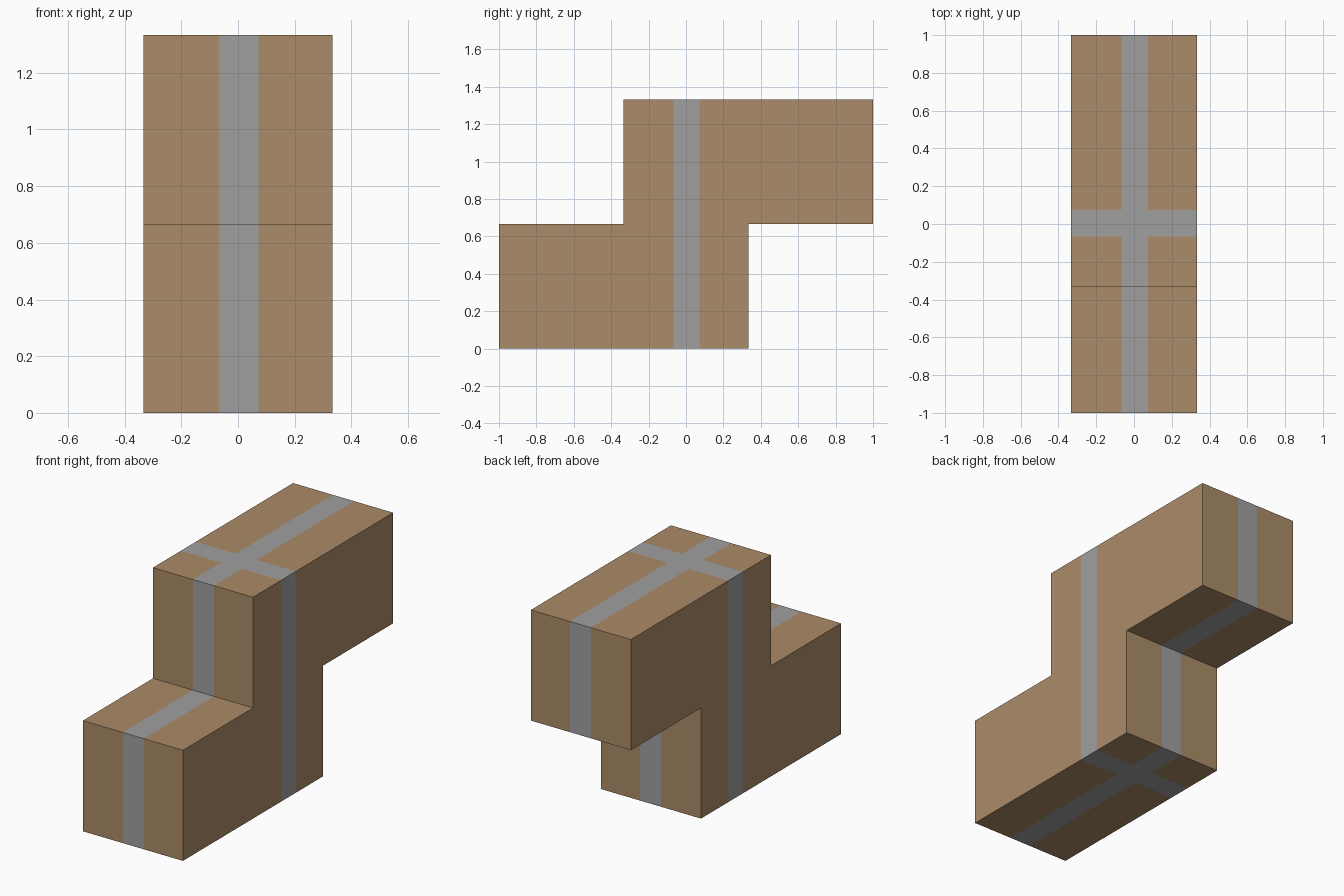
import bpy
import bmesh
from mathutils import Vector

if "Cube" in bpy.data.objects:
    bpy.data.objects.remove(bpy.data.objects["Cube"])

T = 1 / 3                      # half a cube unit
LO, HI = -0.067, 0.073         # tape strip edges


def material(name, rgb):
    mat = bpy.data.materials.new(name)
    mat.diffuse_color = (*rgb, 1)
    mat.use_nodes = True
    mat.node_tree.nodes["Principled BSDF"].inputs["Base Color"].default_value = mat.diffuse_color
    return mat


# S-shaped side profile (y, z), extruded across x
profile = [(-1, 0), (T, 0), (T, 2 * T), (1, 2 * T),
           (1, 4 * T), (-T, 4 * T), (-T, 2 * T), (-1, 2 * T)]
bm = bmesh.new()
side = bm.faces.new([bm.verts.new((-T, y, z)) for y, z in profile])
new = bmesh.ops.extrude_face_region(bm, geom=[side], use_keep_orig=True)["geom"]
bmesh.ops.translate(bm, vec=(2 * T, 0, 0),
                    verts=[g for g in new if isinstance(g, bmesh.types.BMVert)])
bmesh.ops.recalc_face_normals(bm, faces=bm.faces)

# Cut the flush tape strips into the surface, along both axes
for axis in (Vector((1, 0, 0)), Vector((0, 1, 0))):
    for pos in (LO, HI):
        bmesh.ops.bisect_plane(bm, geom=bm.verts[:] + bm.edges[:] + bm.faces[:],
                               dist=1e-5, plane_co=axis * pos, plane_no=axis)

# Grey tape where a face lies inside either strip, cardboard elsewhere
for f in bm.faces:
    c = f.calc_center_median()
    f.material_index = int(LO < c.x < HI or LO < c.y < HI)

mesh = bpy.data.meshes.new("taped_box")
bm.to_mesh(mesh)
bm.free()
mesh.materials.append(material("cardboard", (0.407, 0.258, 0.138)))
mesh.materials.append(material("tape", (0.352, 0.352, 0.352)))
box = bpy.data.objects.new("taped_box", mesh)
bpy.context.collection.objects.link(box)
